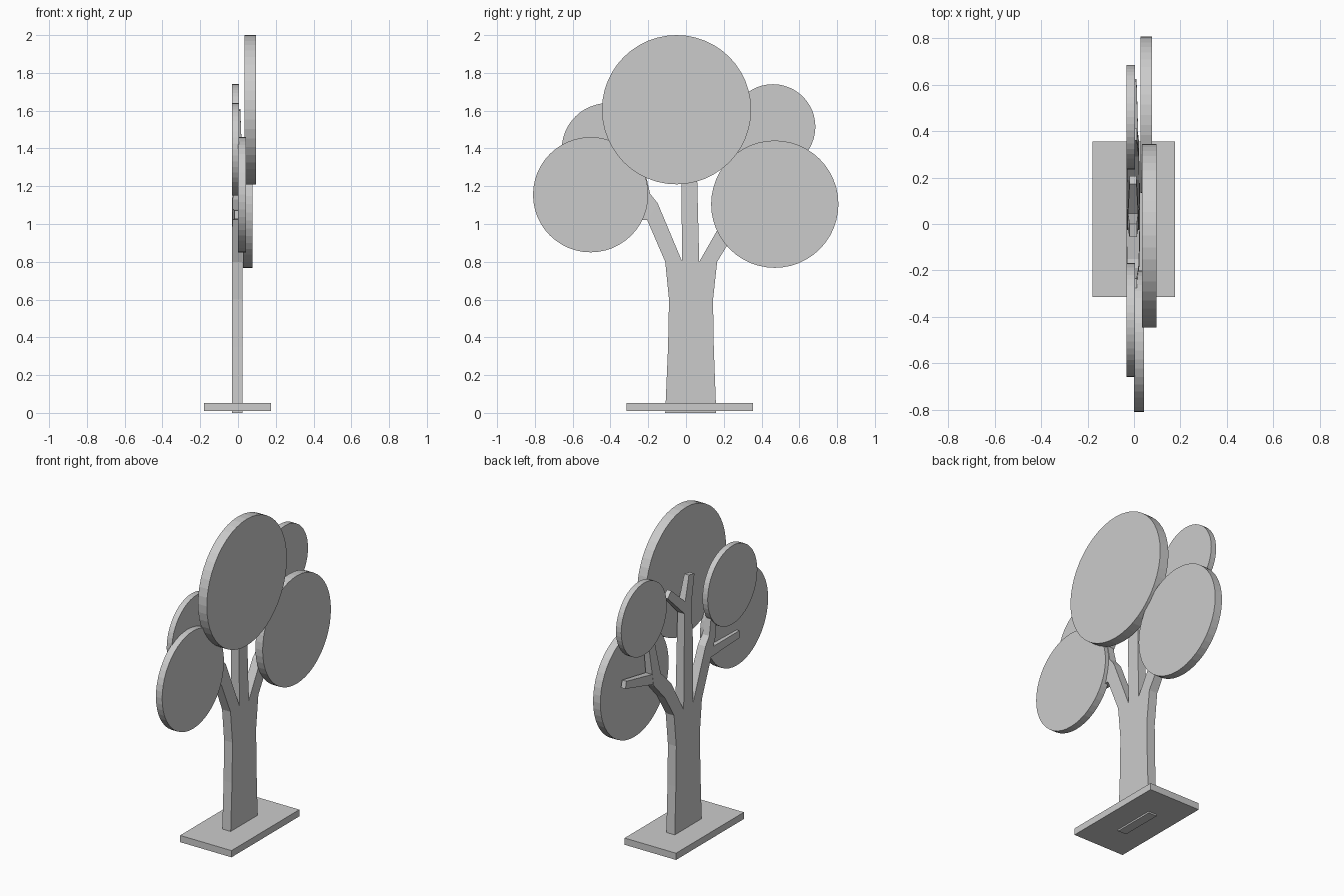
import bpy, bmesh
from math import pi
from mathutils import Vector

if "Cube" in bpy.data.objects:
    bpy.data.objects.remove(bpy.data.objects["Cube"])


def finish(name, bm):
    bmesh.ops.recalc_face_normals(bm, faces=bm.faces)
    me = bpy.data.meshes.new(name)
    bm.to_mesh(me)
    bm.free()
    ob = bpy.data.objects.new(name, me)
    bpy.context.collection.objects.link(ob)
    return ob


def loft(bm, sections):
    """Flat limb: each section is (left y, left z, right y, right z, half thickness in x)."""
    cx, rings = -0.004, []
    for yl, zl, yr, zr, t in sections:
        rings.append([bm.verts.new(p) for p in (
            (cx - t, yl, zl), (cx + t, yl, zl), (cx + t, yr, zr), (cx - t, yr, zr))])
    for a, b in zip(rings, rings[1:]):
        for i in range(4):
            j = (i + 1) % 4
            bm.faces.new((a[i], a[j], b[j], b[i]))
    bm.faces.new(rings[0])
    bm.faces.new(rings[-1][::-1])


def limb(name, sections):
    bm = bmesh.new()
    loft(bm, sections)
    return finish(name, bm)


def twig(name, start, end, w0, w1, t0=0.024, t1=0.015):
    """Straight tapered side branch between two (y, z) points."""
    a, b = Vector(start), Vector(end)
    d = (b - a).normalized()
    n = Vector((-d.y, d.x))
    secs = []
    for p, w, t in ((a, w0, t0), (b, w1, t1)):
        l, r = p + n * w / 2, p - n * w / 2
        secs.append((l.x, l.y, r.x, r.y, t))
    return limb(name, secs)


def foliage(name, y, z, r, x0, x1):
    """Upright round foliage plate facing x."""
    bpy.ops.mesh.primitive_cylinder_add(vertices=48, radius=r, depth=x1 - x0,
                                        location=((x0 + x1) / 2, y, z),
                                        rotation=(0, pi / 2, 0))
    bpy.context.object.name = name


# base plate
bpy.ops.mesh.primitive_cube_add(size=1, location=(-0.002, 0.02, 0.031))
base = bpy.context.object
base.name = "base_plate"
base.scale = (0.355, 0.67, 0.042)

# trunk and three main boughs
T = 0.029
limb("trunk", [(-0.11, 0, 0.16, 0, T), (-0.095, 0.35, 0.147, 0.35, T),
               (-0.09, 0.6, 0.143, 0.6, T), (-0.11, 0.8, 0.165, 0.8, T)])
limb("left_bough", [(-0.11, 0.8, -0.02, 0.8, T), (-0.205, 1.02, -0.15, 1.11, 0.026),
                    (-0.25, 1.13, -0.19, 1.16, 0.024), (-0.275, 1.36, -0.235, 1.36, 0.016)])
limb("middle_bough", [(-0.02, 0.8, 0.07, 0.8, T), (-0.025, 1.2, 0.06, 1.2, 0.026),
                      (-0.015, 1.43, 0.055, 1.43, 0.023), (-0.055, 1.6, 0.0, 1.61, 0.016)])
limb("right_bough", [(0.07, 0.8, 0.165, 0.8, T), (0.19, 1.01, 0.25, 0.94, 0.027),
                     (0.29, 1.11, 0.36, 1.06, 0.025), (0.36, 1.4, 0.41, 1.39, 0.016)])

# side twigs
twig("left_twig", (-0.19, 1.05), (-0.5, 1.05), 0.06, 0.045)
twig("middle_twig", (0.03, 1.41), (0.19, 1.56), 0.06, 0.05)
twig("right_twig", (0.32, 1.09), (0.62, 1.16), 0.065, 0.045)

# foliage plates
foliage("top_foliage", -0.05, 1.605, 0.395, 0.035, 0.096)
foliage("lower_left_foliage", -0.505, 1.155, 0.305, 0.0, 0.043)
foliage("lower_right_foliage", 0.47, 1.105, 0.337, 0.027, 0.077)
foliage("upper_left_foliage", -0.413, 1.395, 0.245, -0.032, 0.004)
foliage("upper_right_foliage", 0.46, 1.515, 0.225, -0.032, 0.004)
